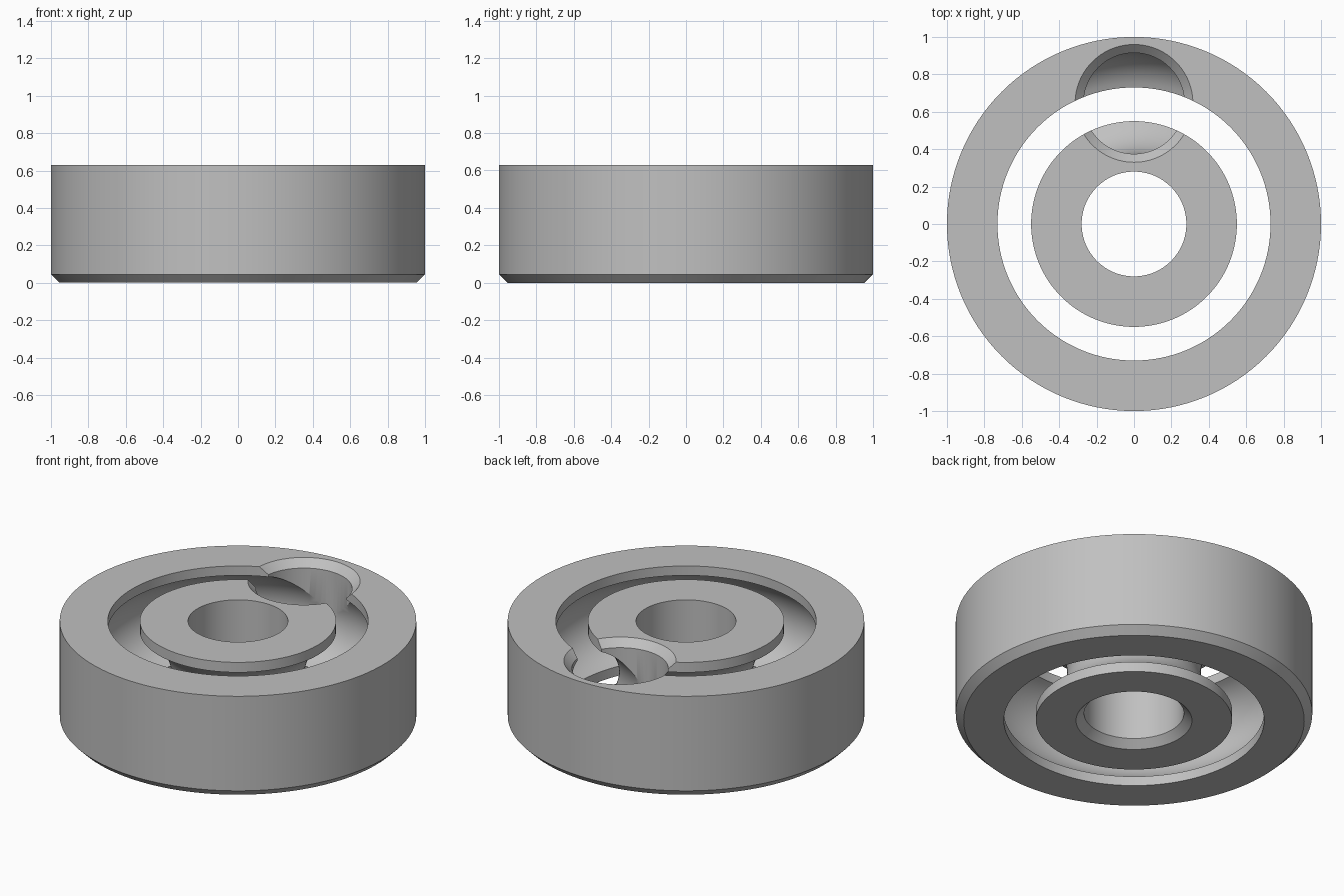
import bpy, bmesh, math

if "Cube" in bpy.data.objects:
    bpy.data.objects.remove(bpy.data.objects["Cube"])

HEIGHT, CHAMFER = 0.63, 0.045
BALL_R, PITCH_R = 0.27, 0.645
MID = HEIGHT / 2

steel = bpy.data.materials.new("grey_steel")
steel.use_nodes = True
GREY = (0.53, 0.53, 0.53, 1)
steel.diffuse_color = GREY
steel.node_tree.nodes["Principled BSDF"].inputs["Base Color"].default_value = GREY


def lathe(name, profile, segments, y=0.0):
    """Revolve a closed (radius, z) outline around a vertical axis."""
    bm = bmesh.new()
    verts = [bm.verts.new((r, 0, z)) for r, z in profile]
    edges = [bm.edges.new((verts[i - 1], v)) for i, v in enumerate(verts)]
    bmesh.ops.spin(bm, geom=verts + edges, cent=(0, 0, 0), axis=(0, 0, 1),
                   angle=math.tau, steps=segments, use_merge=True)
    bmesh.ops.remove_doubles(bm, verts=bm.verts, dist=1e-5)
    bmesh.ops.recalc_face_normals(bm, faces=bm.faces)
    mesh = bpy.data.meshes.new(name)
    bm.to_mesh(mesh)
    bm.free()
    mesh.materials.append(steel)
    obj = bpy.data.objects.new(name, mesh)
    obj.location.y = y
    bpy.context.collection.objects.link(obj)
    return obj


def groove(edge_r, steps=24):
    """Arc of the ball race, bottom to top, starting on the shoulder radius."""
    side = 1 if edge_r > PITCH_R else -1
    half = math.acos(abs(edge_r - PITCH_R) / BALL_R)
    angles = [half * (2 * i / steps - 1) for i in range(steps + 1)]
    return [(PITCH_R + side * BALL_R * math.cos(a), MID + BALL_R * math.sin(a))
            for a in angles]


def ring(name, plain_r, race_r):
    """Ring with a chamfered plain wall on one side and a ball race on the other."""
    inward = 1 if race_r > plain_r else -1
    profile = [(plain_r, HEIGHT), (plain_r, CHAMFER),
               (plain_r + inward * CHAMFER, 0), (race_r, 0)]
    return lathe(name, profile + groove(race_r) + [(race_r, HEIGHT)], 128)


rings = [ring("outer_ring", 1.0, 0.73), ring("inner_ring", 0.28, 0.55)]

# Countersunk hole at the back for filling in the balls
cutter = lathe("filling_hole_cutter", [
    (0, MID), (BALL_R, MID), (BALL_R, HEIGHT - CHAMFER),
    (BALL_R + 2 * CHAMFER, HEIGHT + CHAMFER), (0, HEIGHT + CHAMFER)], 96, PITCH_R)
cutter.hide_render = True

for obj in rings:
    cut = obj.modifiers.new("filling_hole", "BOOLEAN")
    cut.operation, cut.solver, cut.object = "DIFFERENCE", "EXACT", cutter
    bpy.ops.object.select_all(action="DESELECT")
    obj.select_set(True)
    bpy.context.view_layer.objects.active = obj
    bpy.ops.object.modifier_apply(modifier=cut.name)
    bpy.ops.object.shade_smooth_by_angle(angle=math.radians(30))

bpy.data.objects.remove(cutter)
